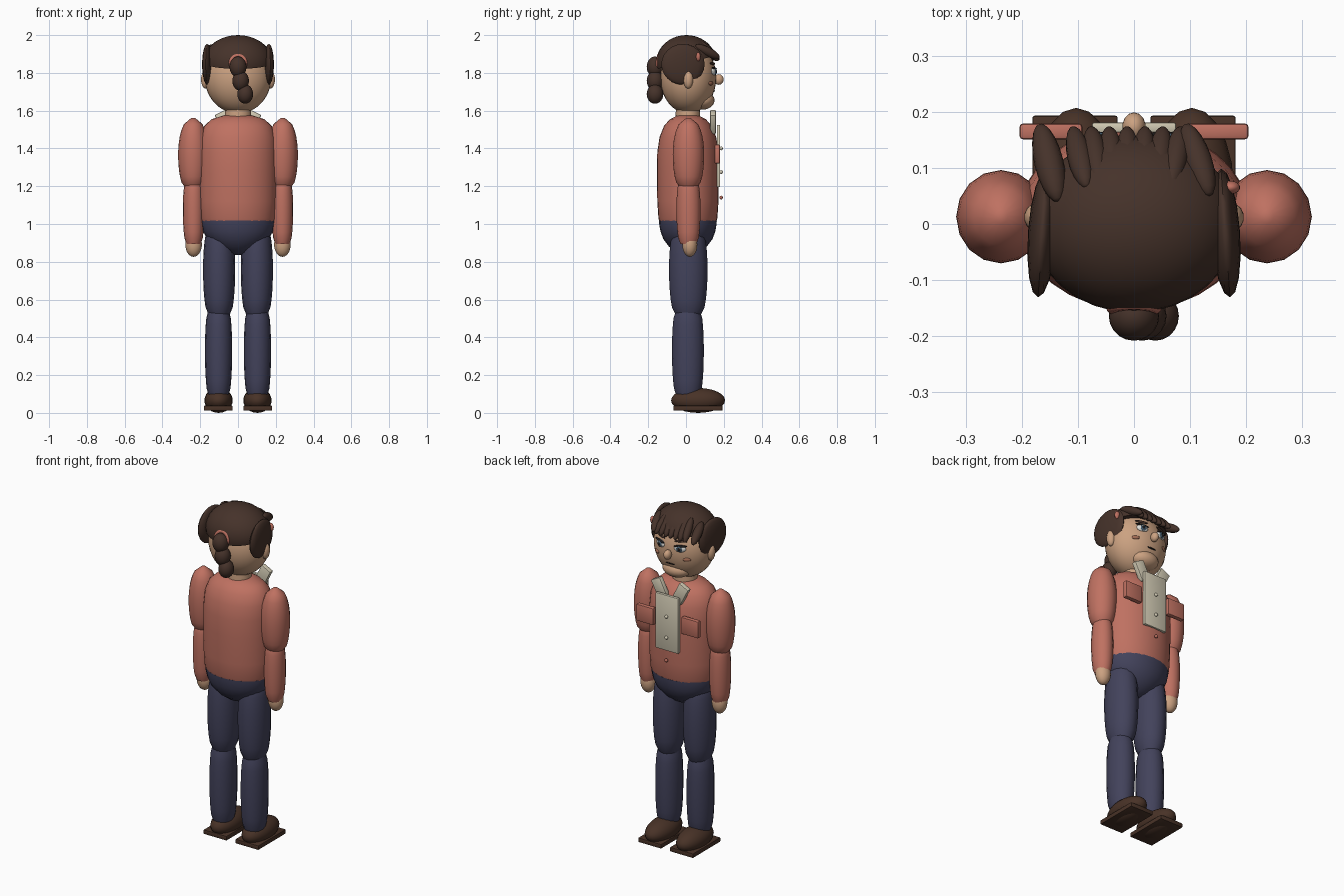
import bpy, bmesh, math
from mathutils import Vector, Matrix

if "Cube" in bpy.data.objects:
    bpy.data.objects.remove(bpy.data.objects["Cube"])


def mat(name, r, g, b):
    m = bpy.data.materials.new(name)
    m.diffuse_color = (r, g, b, 1)
    m.use_nodes = True
    m.node_tree.nodes["Principled BSDF"].inputs["Base Color"].default_value = m.diffuse_color
    return m


RED = mat("coral_knit", 0.52, 0.165, 0.12)
SKIN = mat("skin", 0.60, 0.36, 0.22)
HAIR = mat("dark_brown_hair", 0.060, 0.032, 0.023)
NAVY = mat("navy_cloth", 0.055, 0.055, 0.105)
SHOE = mat("brown_leather", 0.065, 0.032, 0.020)
CREAM = mat("cream_cloth", 0.65, 0.60, 0.46)
WHITE = mat("eye_white", 0.75, 0.75, 0.72)
IRIS = mat("blue_grey_iris", 0.06, 0.11, 0.16)
BLACK = mat("near_black", 0.012, 0.010, 0.010)
BLUSH = mat("warm_tan", 0.36, 0.15, 0.09)


def finish(bm, name, material, angle=50):
    bmesh.ops.recalc_face_normals(bm, faces=bm.faces)
    me = bpy.data.meshes.new(name)
    bm.to_mesh(me)
    bm.free()
    me.materials.append(material)
    ob = bpy.data.objects.new(name, me)
    bpy.context.collection.objects.link(ob)
    bpy.ops.object.select_all(action='DESELECT')
    ob.select_set(True)
    bpy.context.view_layer.objects.active = ob
    bpy.ops.object.shade_smooth_by_angle(angle=math.radians(angle))
    return ob


def aim(direction):
    return Vector(direction).to_track_quat('Z', 'Y').to_matrix().to_4x4()


def ball(name, loc, radii, material, rot=None, u=20, v=12):
    bm = bmesh.new()
    bmesh.ops.create_uvsphere(bm, u_segments=u, v_segments=v, radius=1)
    m = Matrix.Translation(loc) @ (rot or Matrix()) @ Matrix.Diagonal((*radii, 1))
    bmesh.ops.transform(bm, matrix=m, verts=bm.verts)
    return finish(bm, name, material)


def box(name, loc, size, material, rot=None, bevel=0.006):
    bm = bmesh.new()
    bmesh.ops.create_cube(bm, size=1)
    bmesh.ops.scale(bm, vec=size, verts=bm.verts)
    if bevel:
        bmesh.ops.bevel(bm, geom=bm.edges[:], offset=bevel, segments=2, affect='EDGES', profile=0.5)
    bmesh.ops.transform(bm, matrix=Matrix.Translation(loc) @ (rot or Matrix()), verts=bm.verts)
    return finish(bm, name, material, 35)


def loft(name, rings, material, x=0, y=0, segs=16):
    """Stack of ellipses given as (z, x radius, y radius), capped at both ends."""
    bm = bmesh.new()
    loops = []
    for z, rx, ry in rings:
        loops.append([bm.verts.new((x + rx * math.cos(2 * math.pi * i / segs),
                                    y + ry * math.sin(2 * math.pi * i / segs), z)) for i in range(segs)])
    for a, b in zip(loops, loops[1:]):
        for i in range(segs):
            j = (i + 1) % segs
            bm.faces.new((a[i], a[j], b[j], b[i]))
    bm.faces.new(loops[0][::-1])
    bm.faces.new(loops[-1])
    return finish(bm, name, material)


def barrel(name, z0, z1, mid, r0, rm, r1, depth, material, x, y):
    """Limb segment swelling from r0 to rm at height mid and back to r1."""
    rings = []
    for i in range(13):
        t = -1 + i / 6
        end = r0 if t < 0 else r1
        r = end + (rm - end) * math.sqrt(max(0, 1 - t * t))
        z = mid + t * ((mid - z0) if t < 0 else (z1 - mid))
        rings.append((z, r, r * depth))
    return loft(name, rings, material, x, y)


def lock(name, a, b, r, material):
    """Stretched ellipsoid reaching from point a to point b."""
    a, b = Vector(a), Vector(b)
    return ball(name, (a + b) / 2, (r, r, (b - a).length / 2), material, aim(b - a), 12, 10)


# Torso and pelvis
loft("sweater", [(1.005, .190, .148), (1.03, .200, .156), (1.12, .205, .162), (1.28, .207, .164),
                 (1.38, .206, .162), (1.46, .200, .150), (1.52, .178, .126),
                 (1.555, .140, .095), (1.575, .075, .055)], RED, 0, .010, 32)
loft("hips", [(.835, .02, .02), (.85, .065, .06), (.88, .115, .10), (.92, .163, .130),
              (.96, .185, .145), (1.0, .194, .152), (1.018, .195, .153)], NAVY, 0, .010, 24)
loft("neck", [(1.54, .072, .066), (1.66, .066, .062)], SKIN, 0, .010, 20)

# Limbs, mirrored left and right
for side, s in (("left", -1), ("right", 1)):
    barrel(f"{side}_upper_arm", 1.19, 1.56, 1.37, .04, .080, .012, 1.04, RED, s * .237, .013)
    barrel(f"{side}_forearm", .895, 1.23, 1.08, .038, .057, .04, 1.12, RED, s * .235, .013)
    ball(f"{side}_hand", (s * .235, .020, .892), (.044, .040, .066), SKIN)
    barrel(f"{side}_thigh", .52, .98, .76, .056, .085, .055, 1.2, NAVY, s * .1, .012)
    barrel(f"{side}_shin", .09, .535, .33, .052, .072, .056, 1.17, NAVY, s * .103, .010)
    ball(f"{side}_shoe", (s * .103, .064, .066), (.075, .143, .066), SHOE)
    box(f"{side}_sole", (s * .105, .063, .025), (.152, .26, .026), SHOE, bevel=.004)

# Shirt front, collar, pockets and buttons
box("placket", (0, .172, 1.36), (.15, .018, .33), CREAM, bevel=.004)
for side, s in (("left", -1), ("right", 1)):
    box(f"{side}_collar", (s * .068, .143, 1.54), (.066, .030, .115), CREAM,
        Matrix.Rotation(s * math.radians(27), 4, 'Y'))
    box(f"{side}_pocket", (s * .148, .165, 1.37), (.112, .028, .10), RED)
for i, z in enumerate((1.40, 1.275, 1.14)):
    ball(f"button_{i}", (0, .186, z), (.010, .009, .010), CREAM if i < 2 else RED, u=12, v=8)

# Head, jaw, ears and nose
ball("head", (0, .012, 1.775), (.176, .148, .190), SKIN, u=32, v=20)
ball("chin", (0, .085, 1.655), (.085, .066, .050), SKIN)
ball("nose", (0, .173, 1.765), (.021, .026, .028), SKIN, u=14)
for side, s in (("left", -1), ("right", 1)):
    ball(f"{side}_ear", (s * .172, .012, 1.765), (.024, .026, .048), SKIN, u=14)

    # Eyes with iris, pupil, highlight, lashes and brow
    turn = Matrix.Rotation(-s * math.radians(17), 4, 'Z')

    def face(x, z, out):
        base = Vector((s * .064, .147, 1.808))
        return base + turn @ Vector((s * x, out, z))
    ball(f"{side}_eye", face(0, 0, 0), (.034, .012, .021), WHITE, turn, 16, 10)
    ball(f"{side}_iris", face(-.002, 0, .008), (.018, .007, .018), IRIS, turn, 14, 8)
    ball(f"{side}_pupil", face(-.002, 0, .013), (.009, .004, .010), BLACK, turn, 12, 8)
    ball(f"{side}_glint", face(.004, .007, .015), (.004, .003, .004), WHITE, turn, 8, 6)
    lock(f"{side}_lashes", face(-.036, .012, .004), face(.042, .020, .004), .007, BLACK)
    lock(f"{side}_brow", face(-.034, .040, -.004), face(.040, .043, -.008), .007, HAIR)
    ball(f"{side}_cheek", (s * .098, .131, 1.745), (.022, .008, .011), BLUSH,
         Matrix.Rotation(-s * math.radians(32), 4, 'Z'), 14, 8)

# Mouth
for s in (-1, 1):
    lock("mouth", (s * .042, .138, 1.712), (-s * .006, .148, 1.704), .006, BLUSH)
lock("mouth_line", (-.03, .149, 1.704), (.03, .149, 1.704), .004, BLACK)

# Hair cap, cut off along a sloping hairline that rises over the face
bm = bmesh.new()
bmesh.ops.create_uvsphere(bm, u_segments=32, v_segments=20, radius=1)
bmesh.ops.transform(bm, matrix=Matrix.Translation((0, .002, 1.855)) @ Matrix.Diagonal((.184, .160, .145, 1)),
                    verts=bm.verts)
cut = bmesh.ops.bisect_plane(bm, geom=bm.verts[:] + bm.edges[:] + bm.faces[:], plane_co=(0, 0, 1.855),
                             plane_no=(0, .22, -1), clear_outer=True)
rim = [e for e in cut["geom_cut"] if isinstance(e, bmesh.types.BMEdge)]
bmesh.ops.edgeloop_fill(bm, edges=rim)
finish(bm, "hair_cap", HAIR)

# Side hair and fringe
for side, s in (("left", -1), ("right", 1)):
    ball(f"{side}_side_hair", (s * .163, -.016, 1.845), (.026, .115, .108), HAIR,
         Matrix.Rotation(s * math.radians(4), 4, 'Z'), 16, 12)
for i in range(7):
    x = -.105 + i * .031
    lock(f"fringe_{i}", (x * .8, .065, 1.968), (x * 1.04, .172, 1.865), .022, HAIR)
lock("left_fringe_sweep", (-.135, .04, 1.945), (-.168, .178, 1.870), .026, HAIR)
lock("right_fringe_sweep", (.135, .05, 1.945), (.092, .178, 1.880), .025, HAIR)

# Ponytail with tie, and hair clip
for i, (x, z, r) in enumerate(((0, 1.832, .045), (.014, 1.758, .044), (.038, 1.688, .042))):
    ball(f"ponytail_{i}", (x, -.164, z), (r, .044, r * 1.22), HAIR)
bpy.ops.mesh.primitive_torus_add(major_radius=.038, minor_radius=.012, major_segments=24, minor_segments=10,
                                 location=(0, -.148, 1.855), rotation=(math.radians(80), 0, 0))
tie = bpy.context.object
tie.name = "hair_tie"
tie.data.materials.append(RED)
bpy.ops.object.shade_smooth()
ball("hair_clip", (.172, .065, 1.885), (.017, .012, .024), RED, u=14)
